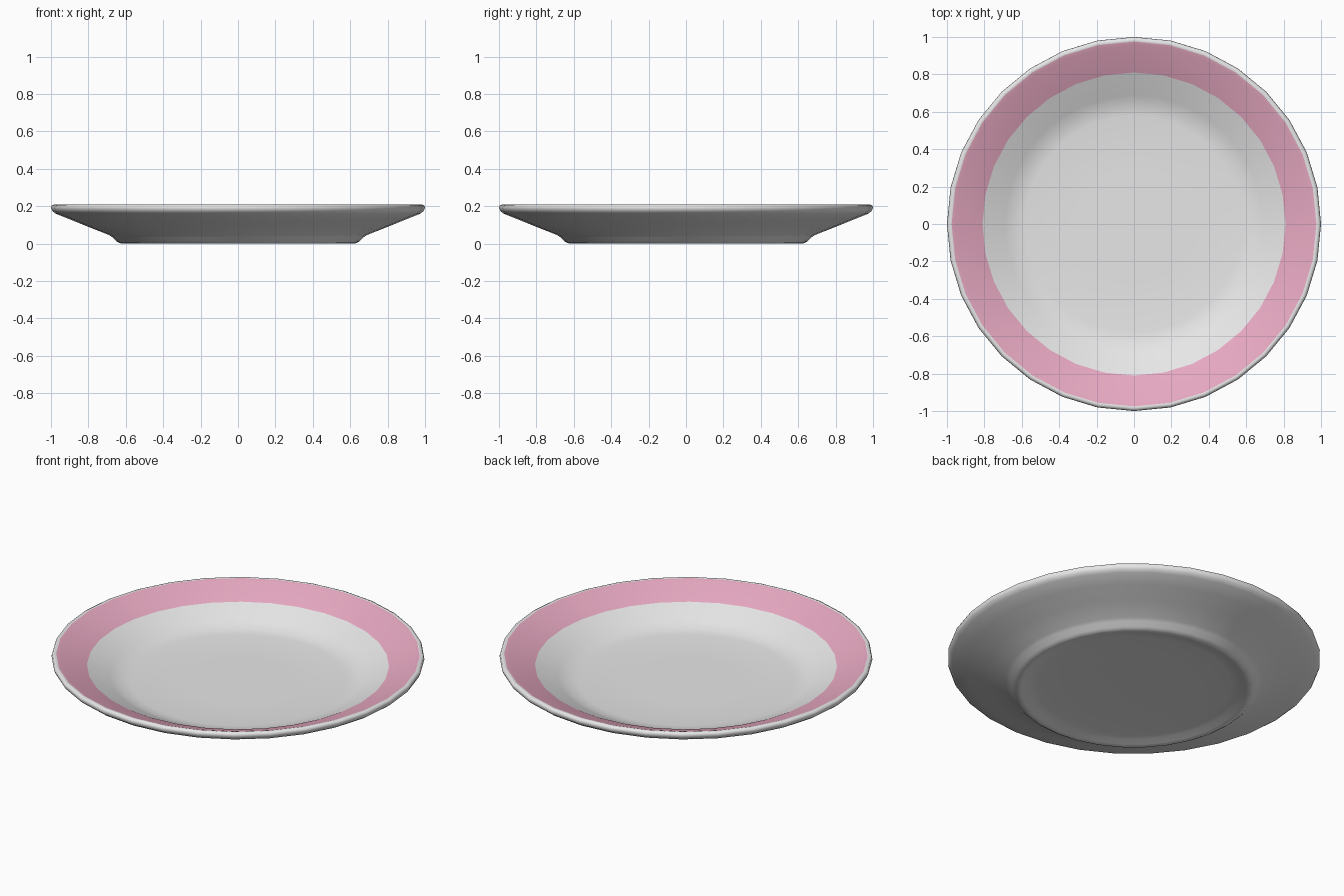
import bpy
import bmesh
from math import radians, sin, cos, tau

cube = bpy.data.objects.get("Cube")
if cube:
    bpy.data.objects.remove(cube, do_unlink=True)

SIDES = 32


def make_material(name, color):
    mat = bpy.data.materials.new(name)
    mat.use_nodes = True
    mat.diffuse_color = color
    bsdf = mat.node_tree.nodes["Principled BSDF"]
    bsdf.inputs["Base Color"].default_value = color
    bsdf.inputs["Roughness"].default_value = 0.5
    return mat


def lathe(name, profile, materials, band):
    """Revolve a closed (radius, height) profile; band = radii of the painted ring."""
    bm = bmesh.new()
    rings = []
    for r, z in profile:
        if r == 0:
            rings.append([bm.verts.new((0, 0, z))] * SIDES)
        else:
            rings.append([bm.verts.new((r * cos(tau * i / SIDES), r * sin(tau * i / SIDES), z))
                          for i in range(SIDES)])
    last_inner = max(range(len(profile)), key=lambda k: profile[k][1])
    for k in range(len(rings) - 1):
        a, b = rings[k], rings[k + 1]
        mid = (profile[k][0] + profile[k + 1][0]) / 2
        painted = k < last_inner and band[0] < mid < band[1]
        for i in range(SIDES):
            j = (i + 1) % SIDES
            corners = list(dict.fromkeys((a[i], b[i], b[j], a[j])))
            face = bm.faces.new(corners)
            face.smooth = True
            face.material_index = int(painted)
    bmesh.ops.recalc_face_normals(bm, faces=bm.faces)
    mesh = bpy.data.meshes.new(name)
    bm.to_mesh(mesh)
    bm.free()
    for mat in materials:
        mesh.materials.append(mat)
    obj = bpy.data.objects.new(name, mesh)
    bpy.context.collection.objects.link(obj)
    return obj


glaze = make_material("white glaze", (0.8, 0.8, 0.8, 1))
pink = make_material("pink band", (0.85, 0.42, 0.57, 1))

# Upper surface, from the well out to the rim
upper = [(0, 0.055), (0.3, 0.055), (0.58, 0.056), (0.64, 0.064), (0.69, 0.085),
         (0.81, 0.143), (0.9, 0.178), (0.955, 0.199), (0.975, 0.206)]
# Rounded lip
lip = [(0.985, 0.208), (0.996, 0.203), (1.0, 0.19), (0.992, 0.173), (0.975, 0.16)]
# Underside, foot and shallow recess
under = [(0.9, 0.13), (0.8, 0.089), (0.69, 0.046), (0.672, 0.034), (0.65, 0.012),
         (0.635, 0.003), (0.62, 0), (0.605, 0.003), (0.57, 0.016), (0.52, 0.022),
         (0.3, 0.023), (0, 0.023)]

plate = lathe("plate", upper + lip + under, [glaze, pink], (0.81, 0.976))

# Smooth shading throughout
bpy.ops.object.select_all(action="DESELECT")
plate.select_set(True)
bpy.context.view_layer.objects.active = plate
bpy.ops.object.shade_smooth_by_angle(angle=radians(60))
